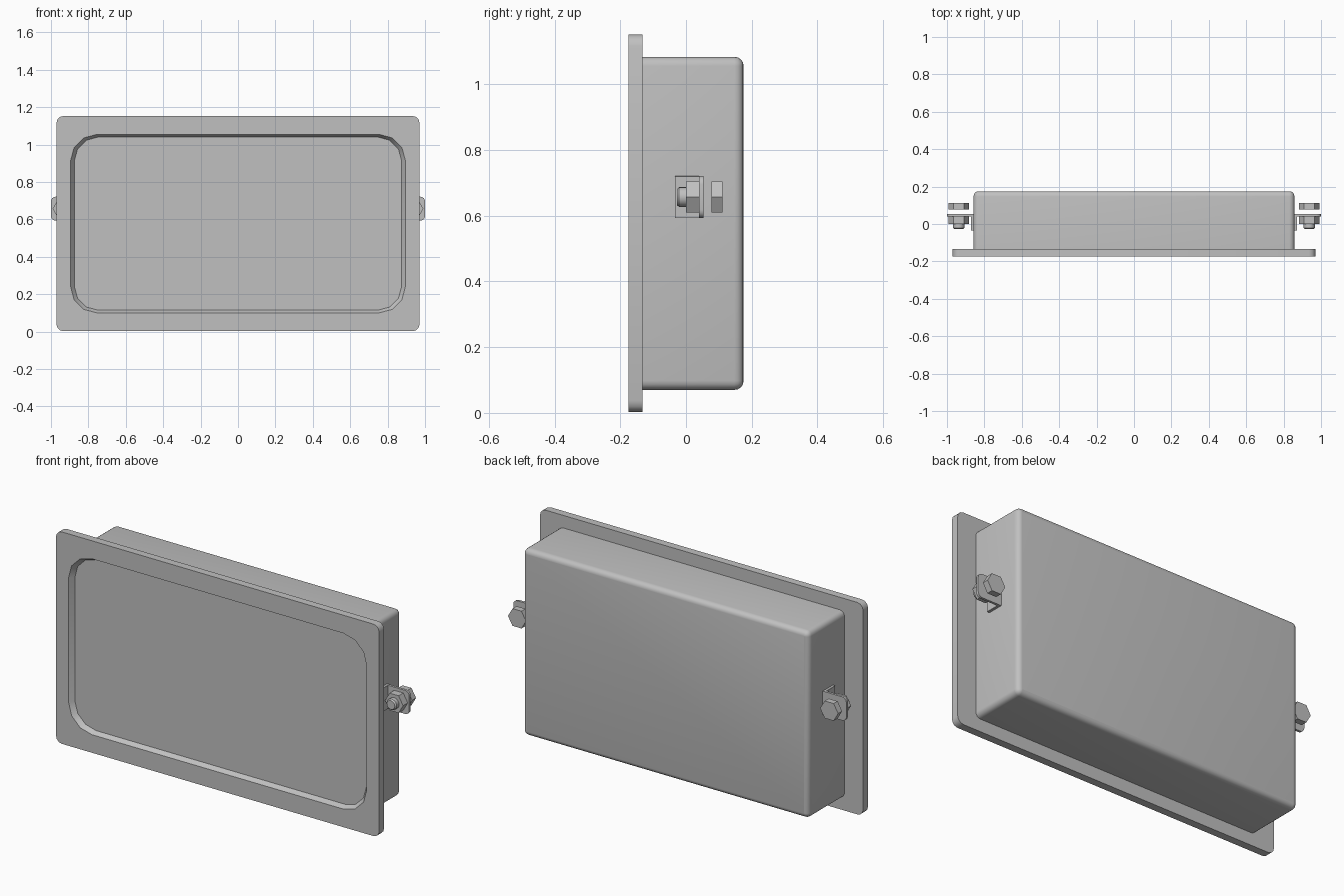
import bpy, bmesh, math

cube = bpy.data.objects.get("Cube")
if cube:
    bpy.data.objects.remove(cube, do_unlink=True)

grey = bpy.data.materials.new("light_grey_metal")
grey.use_nodes = True
colour = (0.53, 0.53, 0.53, 1)
grey.diffuse_color = colour
grey.node_tree.nodes["Principled BSDF"].inputs["Base Color"].default_value = colour


def rounded_rect(cx, cz, hx, hz, r, segs):
    """Outline in the xz plane, corner by corner."""
    pts = []
    for i, (sx, sz) in enumerate([(1, 1), (-1, 1), (-1, -1), (1, -1)]):
        for k in range(segs + 1):
            a = math.pi / 2 * (i + k / segs)
            pts.append((cx + sx * (hx - r) + r * math.cos(a),
                        cz + sz * (hz - r) + r * math.sin(a)))
    return pts


def polygon(cx, cz, r, sides):
    return [(cx + r * math.cos(math.tau * k / sides),
             cz + r * math.sin(math.tau * k / sides)) for k in range(sides)]


def loft(name, rings, smooth=None):
    """Skin a list of (y, outline) rings and cap both ends."""
    bm = bmesh.new()
    loops = [[bm.verts.new((x, y, z)) for x, z in pts] for y, pts in rings]
    n = len(loops[0])
    for a, b in zip(loops, loops[1:]):
        for i in range(n):
            j = (i + 1) % n
            bm.faces.new((a[i], a[j], b[j], b[i]))
    bm.faces.new(loops[0])
    bm.faces.new(loops[-1])
    bmesh.ops.recalc_face_normals(bm, faces=bm.faces)
    mesh = bpy.data.meshes.new(name)
    bm.to_mesh(mesh)
    bm.free()
    mesh.materials.append(grey)
    obj = bpy.data.objects.new(name, mesh)
    bpy.context.collection.objects.link(obj)
    if smooth:
        bpy.ops.object.select_all(action='DESELECT')
        obj.select_set(True)
        bpy.context.view_layer.objects.active = obj
        bpy.ops.object.shade_smooth_by_angle(angle=math.radians(smooth))
    return obj


MID = 0.577

# Front flange with a shallow, slope-sided recess
outer = rounded_rect(0, MID, 0.97, 0.575, 0.035, 3)
loft("front_flange", [
    (-0.133, outer),
    (-0.175, outer),
    (-0.175, rounded_rect(0, MID, 0.895, 0.477, 0.14, 3)),
    (-0.149, rounded_rect(0, MID, 0.875, 0.463, 0.128, 3)),
], 35)

# Housing with a rounded back edge
R = 0.028
housing = [(-0.134, rounded_rect(0, MID, 0.858, 0.507, R, 4))]
for k in range(5):
    a = math.pi / 2 * k / 4
    inset = (R - 0.002) * (1 - math.cos(a))
    housing.append((0.175 - R + R * math.sin(a),
                    rounded_rect(0, MID, 0.858 - inset, 0.507 - inset, R - inset, 4)))
loft("rear_housing", housing, 40)

# Side brackets and fasteners
BZ = 0.657
for side, s in (("left", 1), ("right", -1)):
    bx = s * 0.937
    tab = rounded_rect(s * 0.91, BZ, 0.09, 0.064, 0.025, 4)
    loft(side + "_bracket_tab", [(0.040, tab), (0.053, tab)], 35)
    leg = rounded_rect(s * 0.864, BZ, 0.008, 0.064, 0.001, 1)
    loft(side + "_bracket_leg", [(-0.034, leg), (0.053, leg)])
    hexagon = polygon(bx, BZ, 0.054, 6)
    loft(side + "_bolt_head", [(0.077, hexagon), (0.111, hexagon)])
    loft(side + "_nut", [(0.0, hexagon), (0.04, hexagon)])
    shank = polygon(bx, BZ, 0.030, 20)
    loft(side + "_bolt_end", [(0.01, shank), (-0.021, shank),
                              (-0.028, polygon(bx, BZ, 0.024, 20))], 35)
